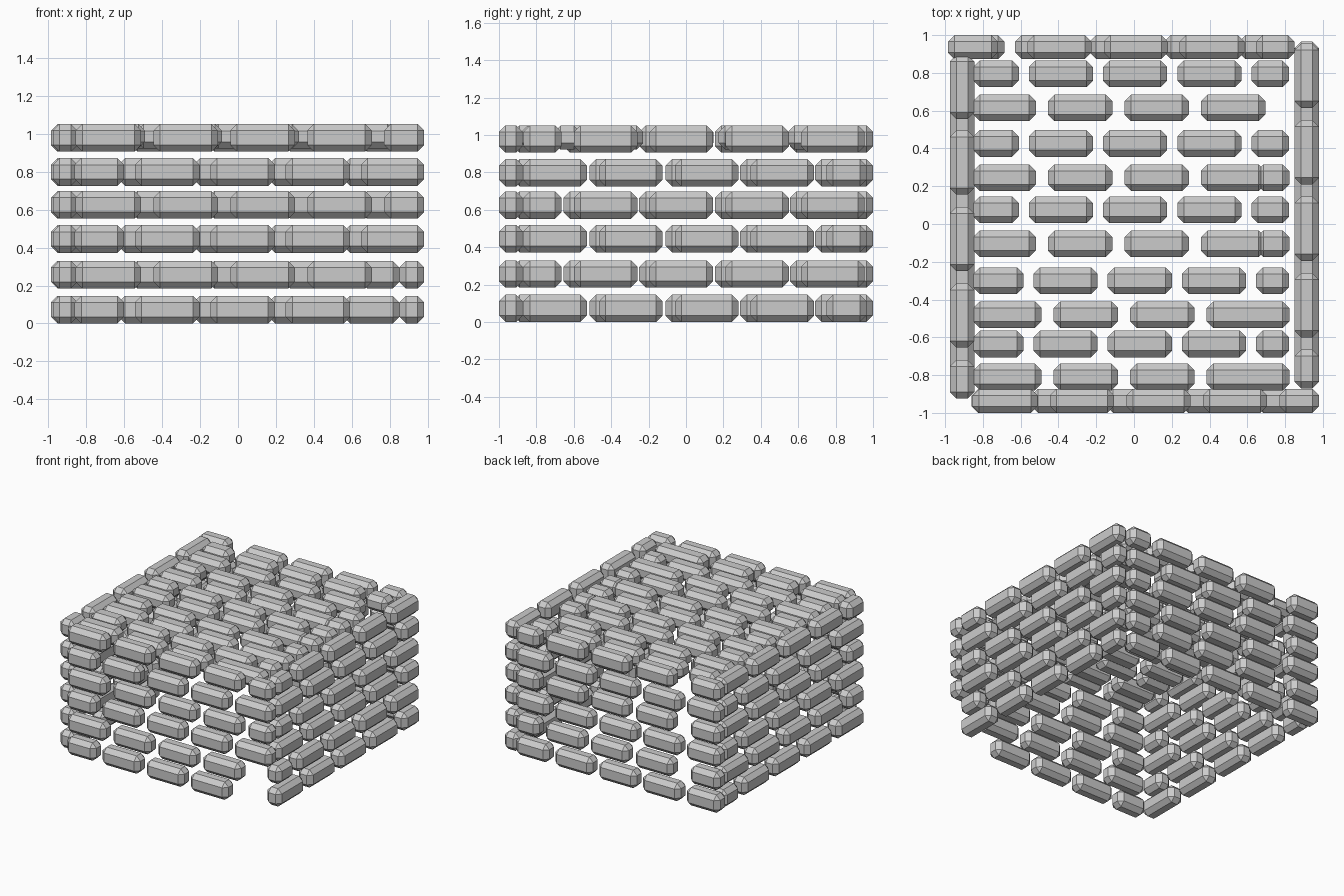
import bpy, bmesh
from mathutils import Matrix, Vector

if "Cube" in bpy.data.objects:
    bpy.data.objects.remove(bpy.data.objects["Cube"])

BEVEL = 0.035
ROW_Z = [0.0, 0.184, 0.372, 0.552, 0.725, 0.905]   # bottom of each wall course
BRICK_H = 0.146


def add_brick(bm, lo, hi):
    """Add one box to bm from its two opposite corners."""
    lo, hi = Vector(lo), Vector(hi)
    size = hi - lo
    mat = Matrix.Translation((lo + hi) / 2) @ Matrix.Diagonal((*size, 1))
    bmesh.ops.create_cube(bm, size=1, matrix=mat)


def finish(name, bm):
    """Turn bm into an object with chamfered bricks."""
    mesh = bpy.data.meshes.new(name)
    bm.to_mesh(mesh)
    bm.free()
    ob = bpy.data.objects.new(name, mesh)
    bpy.context.collection.objects.link(ob)
    mod = ob.modifiers.new("chamfer", 'BEVEL')
    mod.width = BEVEL
    mod.segments = 1
    mod.limit_method = 'ANGLE'


def course(lo, first_end, hi, pitch, length=0.34):
    """Spans of a course: a first brick, then bricks at a pitch, cut at hi."""
    spans = [(lo, first_end)]
    start = first_end + pitch - length
    while start < hi - 0.07:
        spans.append((start, min(start + length, hi)))
        start += pitch
    return spans


def wall(name, axis, depth, even, odd, skip=()):
    """Six courses along x or y; skip lists courses missing the last brick."""
    bm = bmesh.new()
    for r, z in enumerate(ROW_Z):
        spans = odd if r % 2 else even
        if r in skip:
            spans = spans[:-1]
        for a, b in spans:
            if axis == 'x':
                add_brick(bm, (a, depth[0], z), (b, depth[1], z + BRICK_H))
            else:
                add_brick(bm, (depth[0], a, z), (depth[1], b, z + BRICK_H))
    finish(name, bm)


# four walls in pinwheel layout; the front has a doorway in its lowest courses
wall("front_wall", 'x', (-1.0, -0.873),
     course(-0.86, -0.60, 0.98, 0.397), course(-0.855, -0.51, 0.98, 0.405), skip=(0, 1))
wall("right_wall", 'y', (0.85, 0.98),
     course(-0.87, -0.53, 0.965, 0.405), course(-0.87, -0.665, 0.965, 0.405))
wall("back_wall", 'x', (0.873, 1.0),
     course(-0.985, -0.685, 0.85, 0.395),
     [(-0.985, -0.72), (-0.565, -0.225), (-0.16, 0.18), (0.24, 0.585), (0.645, 0.85)])
wall("left_wall", 'y', (-0.975, -0.845),
     [(-0.925, -0.58), (-0.515, -0.175), (-0.11, 0.23), (0.29, 0.63), (0.69, 0.895)],
     [(-0.925, -0.72), (-0.655, -0.315), (-0.25, 0.09), (0.155, 0.495), (0.555, 0.895)])

# roof rows: centre y, end of the first brick, start of an extra end filler
ROOF = [(0.795, -0.61, None), (0.615, -0.52, None), (0.427, -0.61, None),
        (0.245, -0.52, 0.65), (0.075, -0.61, None), (-0.105, -0.52, 0.65),
        (-0.30, -0.585, None), (-0.48, -0.49, 0.64), (-0.635, -0.585, None),
        (-0.81, -0.49, 0.64)]
bm = bmesh.new()
for y, end, filler in ROOF:
    spans = course(-0.85, end, 0.82, 0.393 if end < -0.55 else 0.405)
    if filler:
        spans = [s for s in spans if s[0] < 0.7] + [(filler, 0.822)]
    for a, b in spans:
        add_brick(bm, (a, y - 0.071, 0.922), (b, y + 0.071, 1.05))
finish("roof", bm)
